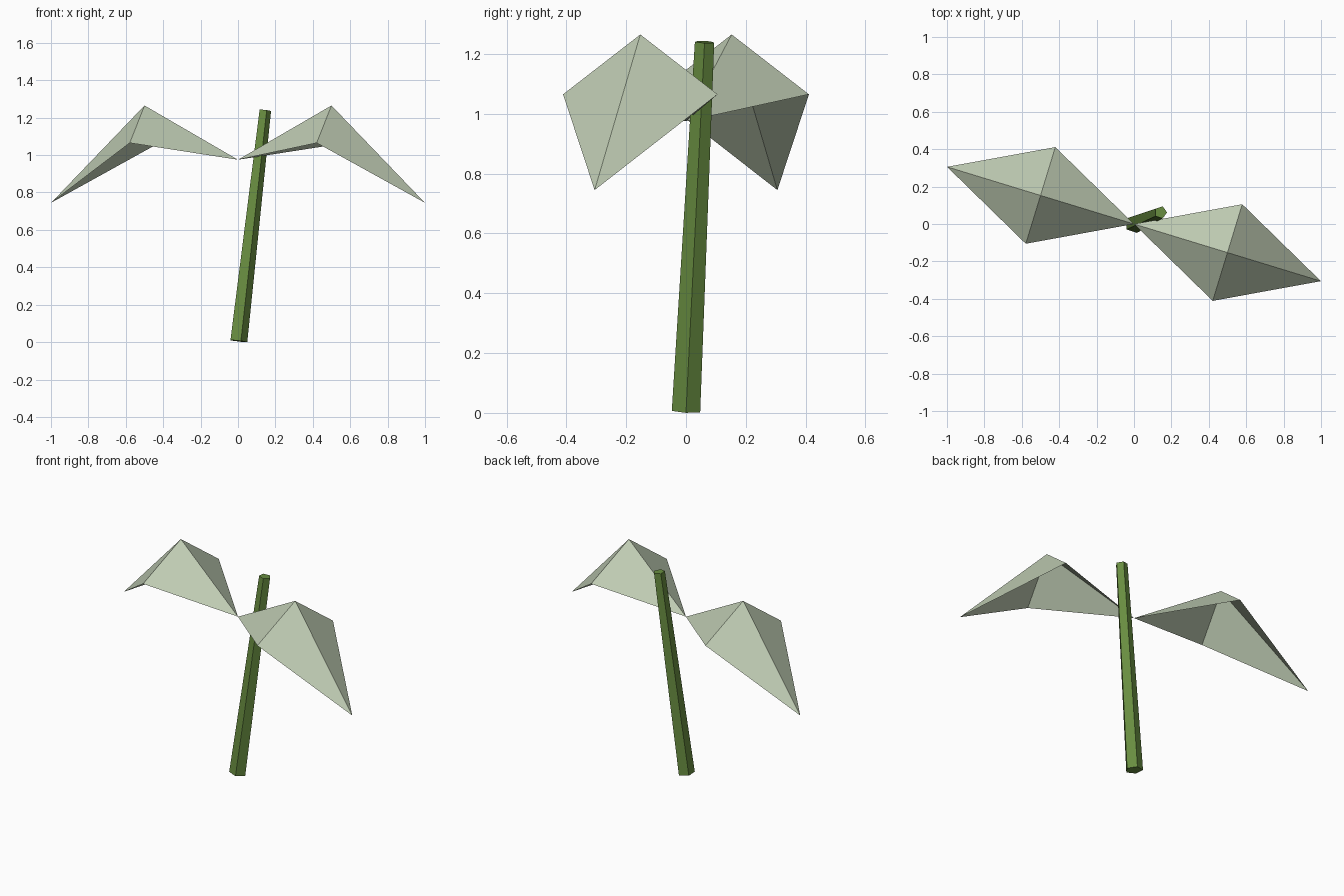
import bpy, bmesh, math
from mathutils import Vector

if "Cube" in bpy.data.objects:
    bpy.data.objects.remove(bpy.data.objects["Cube"])


def material(name, color):
    m = bpy.data.materials.new(name)
    m.diffuse_color = (*color, 1)
    m.use_nodes = True
    m.node_tree.nodes["Principled BSDF"].inputs["Base Color"].default_value = m.diffuse_color
    return m


def add_object(name, bm, mat):
    mesh = bpy.data.meshes.new(name)
    bm.to_mesh(mesh)
    bm.free()
    mesh.materials.append(mat)
    ob = bpy.data.objects.new(name, mesh)
    bpy.context.collection.objects.link(ob)
    return ob


stem_green = material("stem green", (0.14, 0.27, 0.052))
leaf_green = material("pale leaf green", (0.52, 0.60, 0.45))

# Stem: tapered five-sided rod, leaning right and back
base, top = Vector((0, 0, 0.006)), Vector((0.143, 0.062, 1.24))
axis = top - base
bm = bmesh.new()
bmesh.ops.create_cone(bm, cap_ends=True, segments=5, radius1=0.05,
                      radius2=0.034, depth=axis.length)
# turn one corner of the pentagon towards +x
corner = max(bm.verts, key=lambda v: (round(v.co.x, 4), v.co.y)).co
turn = math.atan2(corner.y, corner.x)
for v in bm.verts:
    x, y = v.co.x, v.co.y
    v.co.x = x * math.cos(turn) + y * math.sin(turn)
    v.co.y = y * math.cos(turn) - x * math.sin(turn)
stem = add_object("stem", bm, stem_green)
stem.rotation_mode = 'QUATERNION'
stem.rotation_quaternion = Vector((0, 0, 1)).rotation_difference(axis)
stem.location = (base + top) / 2


# Leaves: open folded diamonds with a raised centre, on opposite sides
def leaf(name, angle):
    length, half_width = 1.045, 0.27
    bm = bmesh.new()
    centre = bm.verts.new((length / 2, 0, 1.265))
    rim = [bm.verts.new(p) for p in ((0, 0, 0.975),
                                     (length / 2, -half_width, 1.065),
                                     (length, 0, 0.745),
                                     (length / 2, half_width, 1.065))]
    for i in range(4):
        bm.faces.new((centre, rim[i], rim[(i + 1) % 4]))
    ob = add_object(name, bm, leaf_green)
    ob.rotation_euler.z = math.radians(angle)


leaf("right_leaf", -17)
leaf("left_leaf", 163)
